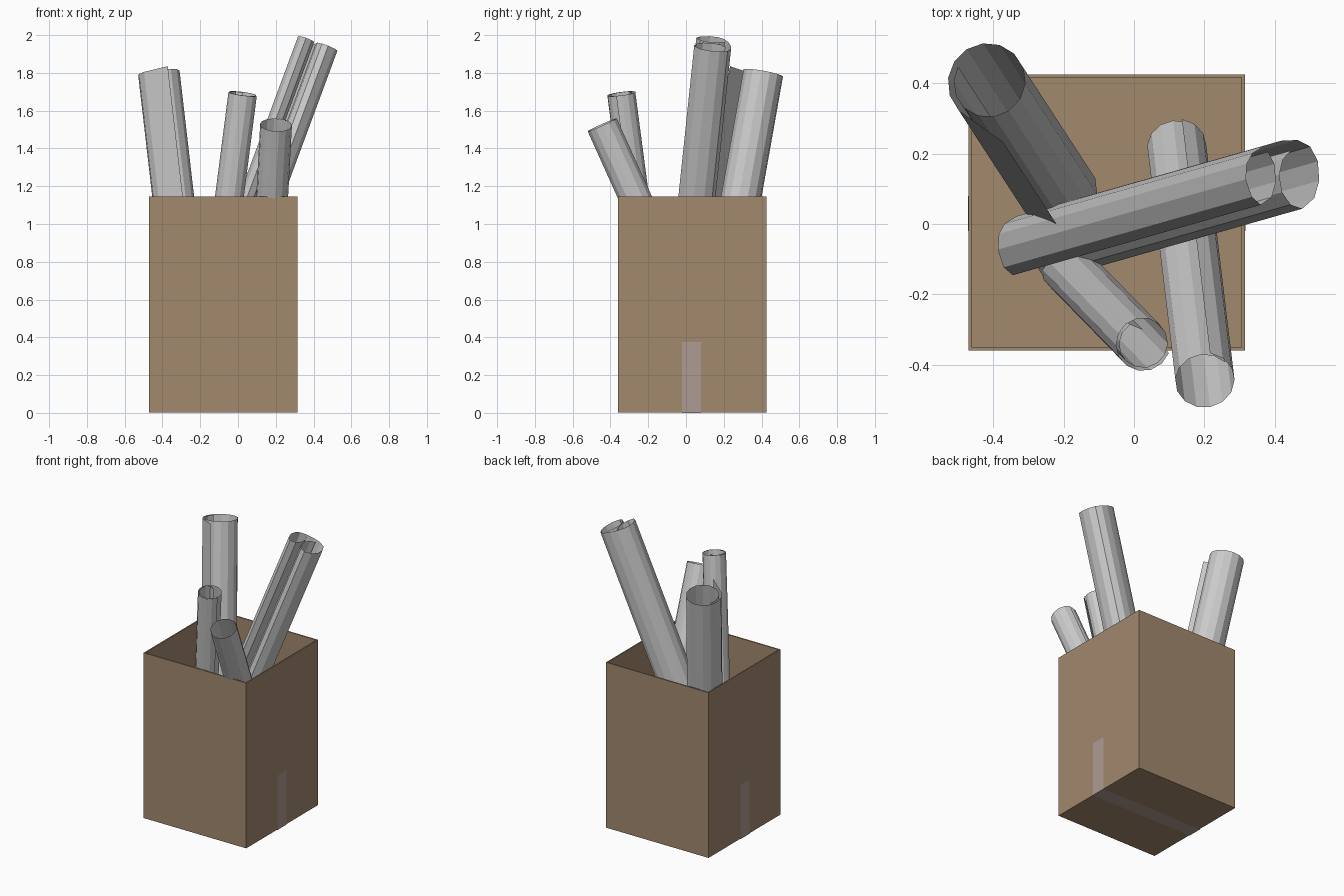
import bpy, bmesh
from math import radians, cos, sin
from mathutils import Vector

if "Cube" in bpy.data.objects:
    bpy.data.objects.remove(bpy.data.objects["Cube"])


def make_object(name, bm, color=None):
    mesh = bpy.data.meshes.new(name)
    bm.to_mesh(mesh)
    bm.free()
    obj = bpy.data.objects.new(name, mesh)
    bpy.context.collection.objects.link(obj)
    if color:
        mat = bpy.data.materials.new(name + "_color")
        mat.diffuse_color = (*color, 1)
        mat.use_nodes = True
        mat.node_tree.nodes["Principled BSDF"].inputs["Base Color"].default_value = mat.diffuse_color
        mesh.materials.append(mat)
    return obj


def spiral(r0, r1, end_deg, turns, sides=14):
    """Cross-section of a loosely rolled sheet, wound outward counter-clockwise."""
    n = round(turns * sides)
    pts = []
    for i in range(n + 1):
        a = radians(end_deg - 360 * turns * (1 - i / n))
        r = r0 + (r1 - r0) * i / n
        pts.append((r * cos(a), r * sin(a)))
    return pts


def paper_roll(name, bottom, top, profile):
    """Sweep an open profile straight from bottom to top, square to the axis."""
    bottom, top = Vector(bottom), Vector(top)
    rot = Vector((0, 0, 1)).rotation_difference(top - bottom)
    bm = bmesh.new()
    rows = [[bm.verts.new(end + rot @ Vector((u, v, 0))) for u, v in profile]
            for end in (bottom, top)]
    for i in range(len(profile) - 1):
        bm.faces.new((rows[0][i], rows[0][i + 1], rows[1][i + 1], rows[1][i]))
    return make_object(name, bm)


# Open cardboard box with thin walls
X0, X1, Y0, Y1, Z0, Z1 = -0.47, 0.315, -0.36, 0.425, 0.002, 1.145
WALL = 0.009


def ring(bm, inset, z):
    a, b, c, d = X0 + inset, X1 - inset, Y0 + inset, Y1 - inset
    return [bm.verts.new(p) for p in ((a, c, z), (b, c, z), (b, d, z), (a, d, z))]


bm = bmesh.new()
rings = [ring(bm, 0, Z0), ring(bm, 0, Z1), ring(bm, WALL, Z1), ring(bm, WALL, Z0 + WALL)]
for lo, hi in zip(rings, rings[1:]):
    for i in range(4):
        j = (i + 1) % 4
        bm.faces.new((lo[i], lo[j], hi[j], hi[i]))
bm.faces.new(rings[0][::-1])
bm.faces.new(rings[-1])
make_object("cardboard_box", bm, (0.36, 0.25, 0.155))

# Tape strip running under the box and up both sides
bm = bmesh.new()
path = [(X0 - 0.002, 0.375), (X0 - 0.002, 0), (X1 + 0.002, 0), (X1 + 0.002, 0.375)]
pairs = [[bm.verts.new((x, y, z)) for y in (-0.02, 0.08)] for x, z in path]
for p, q in zip(pairs, pairs[1:]):
    bm.faces.new((p[0], p[1], q[1], q[0]))
make_object("tape_strip", bm, (0.42, 0.33, 0.29))

# Wide roll at back left, with a loose outer flap
paper_roll("wide_paper_roll", (-0.21, 0.09, 0.03), (-0.415, 0.405, 1.80),
           spiral(0.097, 0.117, 225, 1.2) + [(0.045, -0.175)])

# Narrow roll with its inner edge curled inward
paper_roll("narrow_paper_roll", (-0.19, -0.12, 0.02), (0.025, -0.34, 1.69),
           [(0.0, 0.04)] + spiral(0.066, 0.08, -20, 1.6))

# Short roll leaning to the front
paper_roll("short_paper_roll", (0.12, 0.22, 0.05), (0.2, -0.445, 1.525),
           spiral(0.081, 0.087, 80, 1.1))

# Long sheet curled in from both ends
double_curl = [(-0.04, 0.065), (-0.022, 0.03), (-0.018, -0.02), (-0.032, -0.065),
               (-0.065, -0.087), (-0.092, -0.065), (-0.109, -0.015), (-0.105, 0.03),
               (-0.087, 0.06), (-0.05, 0.082), (0.0, 0.097), (0.05, 0.1),
               (0.088, 0.082), (0.11, 0.04), (0.113, -0.015), (0.097, -0.065),
               (0.06, -0.096), (0.025, -0.085), (0.0, -0.05), (-0.008, 0.0),
               (0.005, 0.045), (0.03, 0.07)]
paper_roll("double_curled_sheet", (-0.285, -0.06, 0.05), (0.42, 0.14, 1.955), double_curl)
